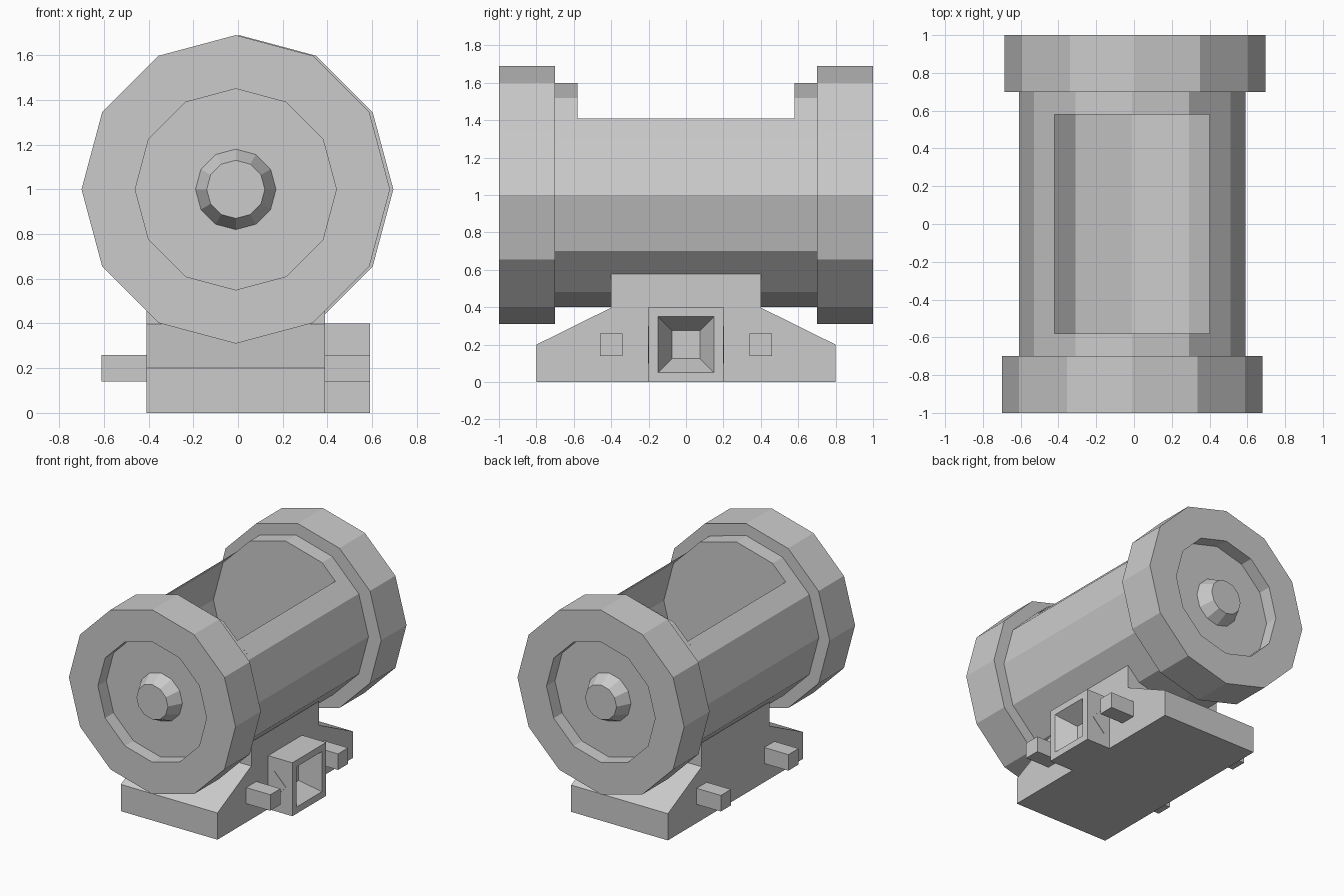
import bpy, bmesh
from math import sin, cos, pi, sqrt

if "Cube" in bpy.data.objects:
    bpy.data.objects.remove(bpy.data.objects["Cube"])

CX = -0.01          # slight sideways offset of the main assembly
AXIS_Z = 1.0        # height of the drum axis
R = 0.6             # drum radius


def finish(bm, name, normals=True):
    if normals:
        bmesh.ops.recalc_face_normals(bm, faces=bm.faces[:])
    mesh = bpy.data.meshes.new(name)
    bm.to_mesh(mesh)
    bm.free()
    obj = bpy.data.objects.new(name, mesh)
    bpy.context.collection.objects.link(obj)
    return obj


def place(axis, along, u, v):
    """Point at `along` on the axis; v is always height."""
    return (along, u, v) if axis == 'x' else (u, along, v)


def loft(name, rings, sides, axis, u0, z0, phase=0.0):
    """Capped solid through regular-polygon rings (position, radius)."""
    bm = bmesh.new()
    loops = []
    for pos, rad in rings:
        loops.append([bm.verts.new(place(axis, pos,
                                         u0 + rad * cos(phase + 2 * pi * i / sides),
                                         z0 + rad * sin(phase + 2 * pi * i / sides)))
                      for i in range(sides)])
    for a, b in zip(loops, loops[1:]):
        for i in range(sides):
            j = (i + 1) % sides
            bm.faces.new((a[i], a[j], b[j], b[i]))
    bm.faces.new(loops[0])
    bm.faces.new(loops[-1])
    return finish(bm, name)


def extrude(name, profile, axis, lo, hi, closed=True):
    """Profile (u, z) swept along an axis; open profiles give a thin shell."""
    bm = bmesh.new()
    a = [bm.verts.new(place(axis, lo, u, z)) for u, z in profile]
    b = [bm.verts.new(place(axis, hi, u, z)) for u, z in profile]
    n = len(profile)
    for i in range(n if closed else n - 1):
        j = (i + 1) % n
        bm.faces.new((a[i], a[j], b[j], b[i]))
    if closed:
        bm.faces.new(a)
        bm.faces.new(b)
    return finish(bm, name, closed)


# Wheel-like end rims with recess and tapered hub, plus solid drum ends
for label, s, cx in (("front", -1, CX), ("back", 1, 0.005)):
    rim = [(0.7, 0.69), (1.0, 0.69), (1.0, 0.45), (0.9, 0.45), (0.9, 0.18), (1.0, 0.13)]
    loft(label + "_rim", [(s * y, r) for y, r in rim], 12, 'y', cx, AXIS_Z)
    loft(label + "_drum_end", [(s * 0.58, R), (s * 0.7, R)], 12, 'y', CX, AXIS_Z)

# Thin drum shell, open at the top
shell = [(CX + 0.41, 1.41)]
shell += [(CX + R * cos(k * pi / 6), AXIS_Z + R * sin(k * pi / 6)) for k in range(1, -8, -1)]
shell += [(CX - 0.41, 1.41)]
extrude("drum_shell", shell, 'y', -0.58, 0.58, closed=False)

# Base with sloped ends
extrude("base", [(-0.8, 0), (0.8, 0), (0.8, 0.2), (0.4, 0.398), (-0.4, 0.398), (-0.8, 0.2)],
        'x', CX - 0.4, CX + 0.4)

# Saddle pieces filling between base and drum
for label, s in (("left", -1), ("right", 1)):
    extrude(label + "_saddle",
            [(CX, 0.396), (CX + s * 0.4, 0.396), (CX + s * 0.4, 0.578),
             (CX + s * 0.3, 0.478)], 'y', -0.4, 0.4)

# Square pegs on both sides
for side, s in (("left", -1), ("right", 1)):
    for end, y in (("front", -0.4), ("back", 0.4)):
        loft(f"{side}_{end}_peg", [(CX + s * 0.38, 0.06 * sqrt(2)), (CX + s * 0.6, 0.06 * sqrt(2))],
             4, 'x', y, 0.2, pi / 4)

# Socket box with funnel opening on the right side
socket = [(0.38, 0.2), (0.59, 0.2), (0.59, 0.15), (0.45, 0.075)]
loft("socket", [(x, h * sqrt(2)) for x, h in socket], 4, 'x', 0, 0.2, pi / 4)

# Flat triangular markers on the socket sides
for label, s in (("front", -1), ("back", 1)):
    extrude(label + "_marker", [(0.44, 0.10), (0.54, 0.20), (0.44, 0.30)],
            'y', s * 0.19, s * 0.203)
